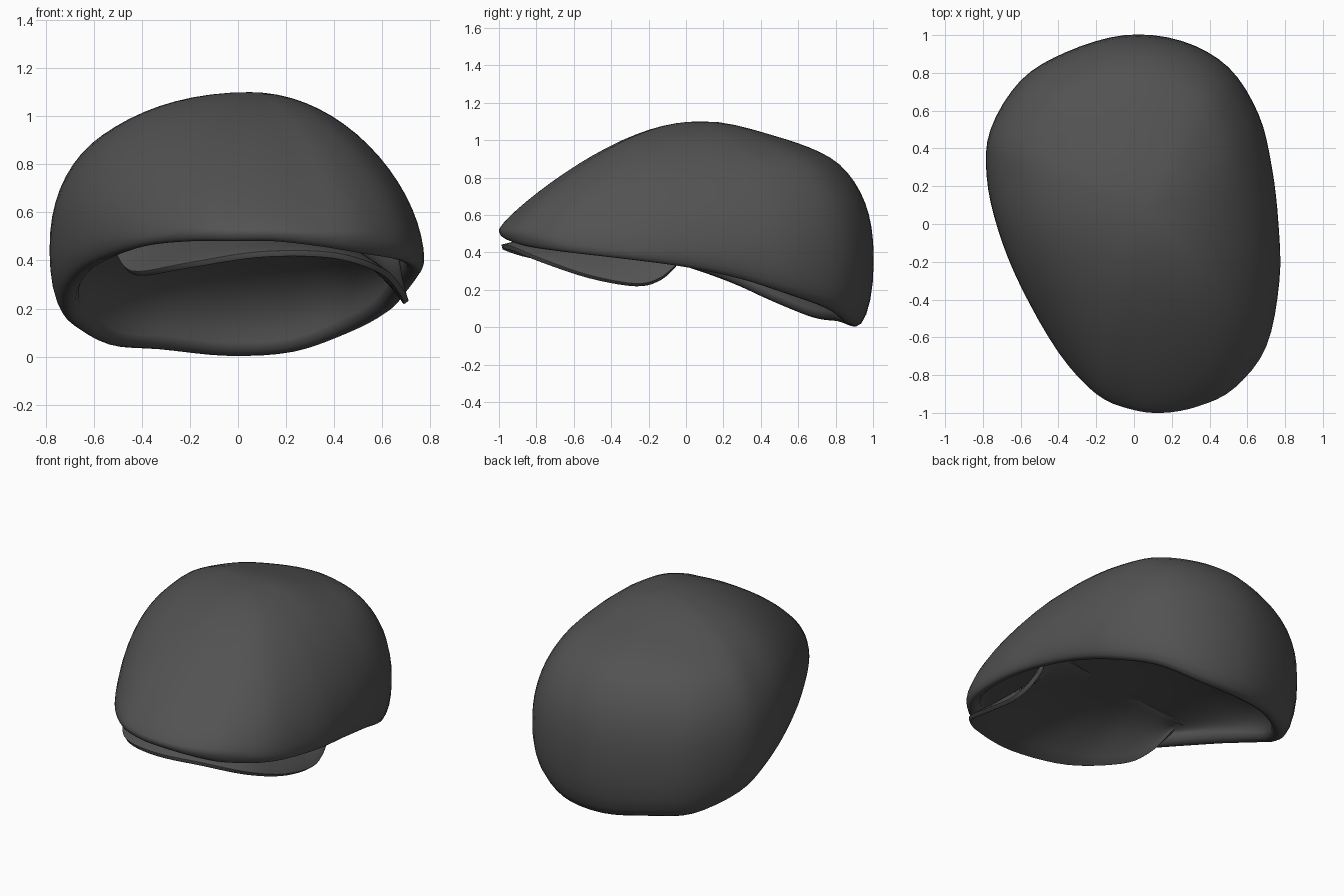
import bpy, bmesh, math
from mathutils import Vector

if "Cube" in bpy.data.objects:
    bpy.data.objects.remove(bpy.data.objects["Cube"])

fabric = bpy.data.materials.new("charcoal_wool")
fabric.diffuse_color = (0.085, 0.085, 0.085, 1)
fabric.use_nodes = True
fabric.node_tree.nodes["Principled BSDF"].inputs["Base Color"].default_value = fabric.diffuse_color


def smooth_path(pts, steps, closed):
    """Catmull-Rom samples through rows of any width."""
    n = len(pts)
    get = (lambda i: pts[i % n]) if closed else (lambda i: pts[min(max(i, 0), n - 1)])
    out = []
    for i in range(n if closed else n - 1):
        for s in range(steps):
            t = s / steps
            out.append([0.5 * (2 * b + (c - a) * t + (2 * a - 5 * b + 4 * c - d) * t * t
                               + (3 * b - a - 3 * c + d) * t ** 3)
                        for a, b, c, d in zip(get(i - 1), get(i), get(i + 1), get(i + 2))])
    if not closed:
        out.append(list(pts[-1]))
    return out


def loft(name, columns, closed):
    """Skin a grid of columns into one smooth object."""
    bm = bmesh.new()
    grid = [[bm.verts.new(p) for p in col] for col in columns]
    n = len(grid)
    for i in range(n if closed else n - 1):
        a, b = grid[i], grid[(i + 1) % n]
        for j in range(len(a) - 1):
            bm.faces.new((a[j], a[j + 1], b[j + 1], b[j]))
    bmesh.ops.remove_doubles(bm, verts=bm.verts, dist=0.0005)
    bmesh.ops.recalc_face_normals(bm, faces=bm.faces)
    me = bpy.data.meshes.new(name)
    bm.to_mesh(me)
    bm.free()
    ob = bpy.data.objects.new(name, me)
    bpy.context.collection.objects.link(ob)
    me.materials.append(fabric)
    for p in me.polygons:
        p.use_smooth = True
    return ob


# Cap outline: x, y, height of widest line, height of lower edge, fullness
OUTLINE = [
    (.15, -1.0, .52, .48, 1.27), (-.02, -.98, .52, .48, 1.29), (-.20, -.90, .52, .48, 1.37),
    (-.40, -.68, .50, .46, 1.6), (-.60, -.33, .50, .40, 1.95), (-.72, -.03, .48, .33, 2.2),
    (-.78, .25, .45, .24, 2.25), (-.76, .50, .42, .14, 2.4), (-.60, .76, .39, .05, 2.45),
    (-.36, .91, .36, .03, 2.5), (-.05, 1.0, .35, .003, 2.5), (.25, .97, .35, .02, 2.4),
    (.50, .83, .36, .10, 2.3), (.66, .58, .38, .18, 2.05), (.73, .30, .40, .26, 1.9),
    (.765, 0, .41, .32, 1.8), (.77, -.30, .41, .36, 1.72), (.70, -.65, .45, .40, 1.57),
    (.53, -.87, .50, .43, 1.4), (.34, -.965, .51, .46, 1.3)]
APEX = Vector((.05, .08))
TOP, CEILING, ROWS = 1.1, .52, 18


def ramp(v, lo, hi):
    t = min(1, max(0, (v - lo) / (hi - lo)))
    return t * t * (3 - 2 * t)


def dome(edge, z0, top, full, t):
    """Point on the crown curve, t = 0 at the widest line, 1 at the apex."""
    a = t * math.pi / 2
    c, s = max(math.cos(a), 0), math.sin(a)
    e = 2 / (2 + (full - 2) * math.sqrt(c))
    p = APEX + (edge - APEX) * c ** e
    return (p.x, p.y, z0 + (top - z0) * s ** e)


def slope_back(p):
    """Gently flatten the top of the crown toward the back."""
    return (p[0], p[1], p[2] - .03 * ramp(p[1], .12, .5) * ramp(p[2], .85, 1.05))


# Crown: outer dome, rolled hem and shallow lining in one skin
columns = []
for x, y, wide, low, full in smooth_path(OUTLINE, 4, True):
    edge = Vector((x, y))
    inward = (APEX - edge).normalized()
    tuck = .02 + .22 * (wide - low)
    col = [slope_back(dome(edge, wide, TOP, full, 1 - j / ROWS)) for j in range(ROWS + 1)]
    for j in range(1, 6):
        a = j / 5 * math.pi / 2
        p = edge + inward * tuck * (1 - math.cos(a))
        col.append((p.x, p.y, wide - (wide - low) * math.sin(a)))
    for d, h in ((.022, .003), (.043, .018), (.055, .045)):
        p = edge + inward * (tuck + d)
        col.append((p.x, p.y, low + h))
    inner = edge + inward * (tuck + .055)
    col += [dome(inner, low + .055, CEILING, 2.1, j / ROWS) for j in range(ROWS + 1)]
    columns.append(col)
loft("cap_crown", columns, True)

# Visor: curved sheet whose back edge runs into the lining
RIM = [(-.51, -.27, .45), (-.47, -.42, .37), (-.40, -.58, .345), (-.20, -.84, .38),
       (.10, -.98, .425), (.40, -.93, .42), (.60, -.77, .355), (.68, -.52, .27),
       (.70, -.27, .225), (.69, -.14, .255), (.67, -.05, .33)]
left, mid, right = Vector((-.54, -.17, .47)), Vector((.12, -.25, .63)), Vector((.65, .03, .43))
rim = smooth_path(RIM, 5, False)
sheet = []
for i, p in enumerate(rim):
    t = i / (len(rim) - 1)
    back = left * (1 - t) ** 2 + mid * 2 * t * (1 - t) + right * t * t
    front = Vector(p)
    sheet.append([front.lerp(back, k / 8) + Vector((0, 0, .03 * math.sin(math.pi * k / 8)))
                  for k in range(9)])
visor = loft("visor", sheet, False)
solid = visor.modifiers.new("thickness", "SOLIDIFY")
solid.thickness = .026
solid.offset = 0
bevel = visor.modifiers.new("soft_edge", "BEVEL")
bevel.width = .012
bevel.segments = 3
bevel.limit_method = 'ANGLE'
bevel.angle_limit = math.radians(50)
